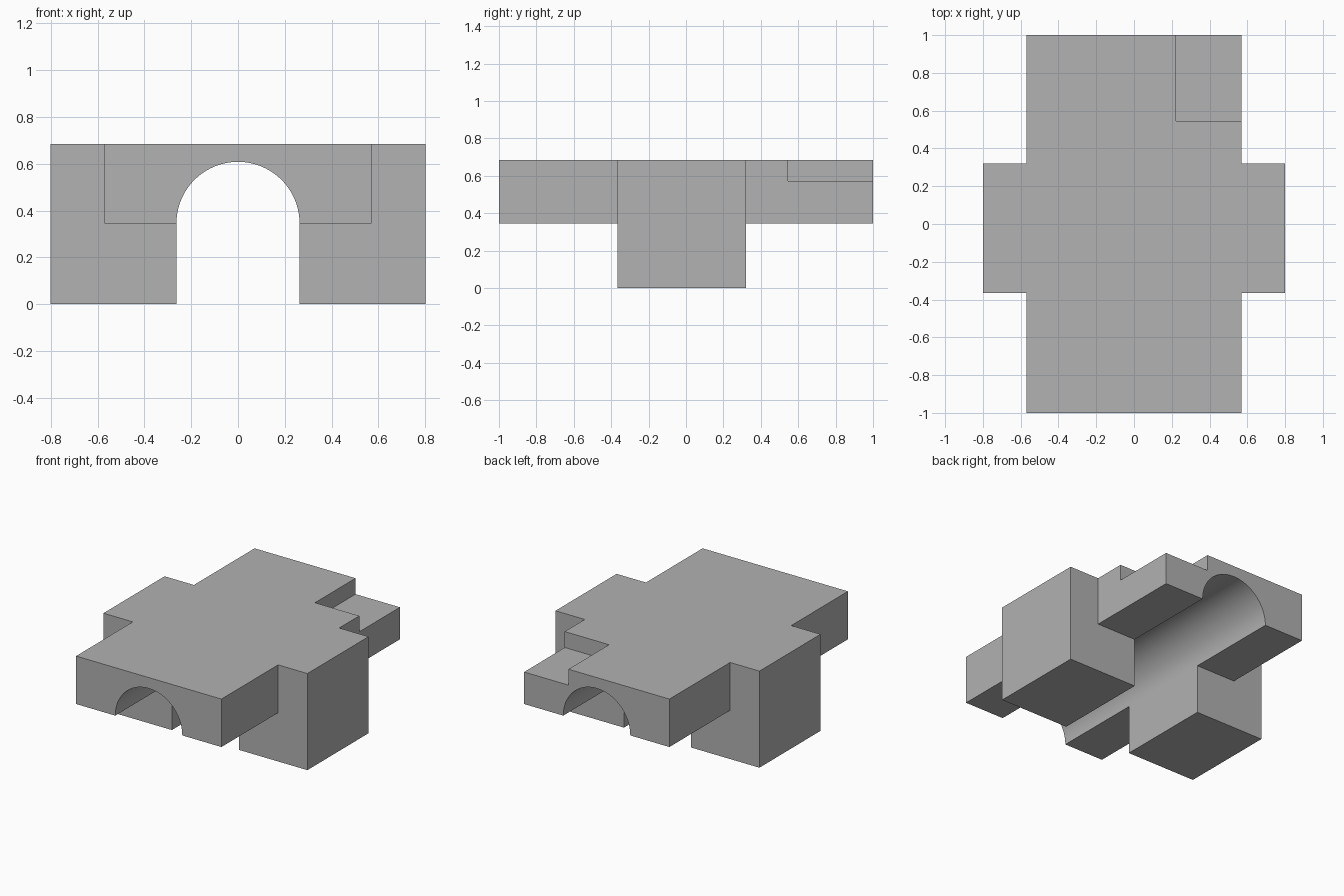
import bpy, bmesh
from math import pi, cos, sin, radians
from mathutils import Vector

cube = bpy.data.objects.get("Cube")
if cube:
    bpy.data.objects.remove(cube, do_unlink=True)

# Main dimensions
TOP, SPRING, RADIUS = 0.685, 0.345, 0.263
DECK_X, PIER_X = 0.57, 0.80
PIER_FRONT, PIER_BACK = -0.365, 0.32

stone = bpy.data.materials.new("stone grey")
stone.use_nodes = True
stone.diffuse_color = (0.445, 0.445, 0.445, 1)
stone.node_tree.nodes["Principled BSDF"].inputs["Base Color"].default_value = stone.diffuse_color


def prism(name, outline, direction):
    """Extrude a closed outline along a direction into a solid."""
    bm = bmesh.new()
    face = bm.faces.new([bm.verts.new(p) for p in outline])
    ext = bmesh.ops.extrude_face_region(bm, geom=[face], use_keep_orig=True)
    moved = [v for v in ext["geom"] if isinstance(v, bmesh.types.BMVert)]
    bmesh.ops.translate(bm, verts=moved, vec=Vector(direction))
    bmesh.ops.recalc_face_normals(bm, faces=bm.faces[:])
    mesh = bpy.data.meshes.new(name)
    bm.to_mesh(mesh)
    bm.free()
    mesh.materials.append(stone)
    obj = bpy.data.objects.new(name, mesh)
    bpy.context.collection.objects.link(obj)
    return obj


def box(name, x0, x1, y0, y1, z0, z1):
    return prism(name, [(x0, y0, z0), (x1, y0, z0), (x1, y1, z0), (x0, y1, z0)], (0, 0, z1 - z0))


# Cross-shaped body: long deck with wider piers in the middle
half = [(DECK_X, -1), (DECK_X, PIER_FRONT), (PIER_X, PIER_FRONT),
        (PIER_X, PIER_BACK), (DECK_X, PIER_BACK), (DECK_X, 1)]
outline = half + [(-x, y) for x, y in reversed(half)]
bridge = prism("arched_bridge_block", [(x, y, 0) for x, y in outline], (0, 0, TOP))

# Arched tunnel running front to back
steps = 48
arch = [(RADIUS * cos(pi * i / steps), -1.2, SPRING + RADIUS * sin(pi * i / steps))
        for i in range(steps + 1)]
arch += [(-RADIUS, -1.2, -0.2), (RADIUS, -1.2, -0.2)]

cutters = [
    box("front_underside_cutter", -1, 1, -1.2, PIER_FRONT, -0.2, SPRING),
    box("back_underside_cutter", -1, 1, PIER_BACK, 1.2, -0.2, SPRING),
    prism("tunnel_cutter", arch, (0, 2.4, 0)),
    box("corner_notch_cutter", 0.222, 1, 0.545, 1.2, 0.572, 1),
]

# Cut the body, then discard the cutters
bpy.ops.object.select_all(action="DESELECT")
bridge.select_set(True)
bpy.context.view_layer.objects.active = bridge
for cutter in cutters:
    cutter.hide_render = True
    mod = bridge.modifiers.new(cutter.name, "BOOLEAN")
    mod.operation, mod.solver, mod.object = "DIFFERENCE", "EXACT", cutter
    bpy.ops.object.modifier_apply(modifier=mod.name)
    bpy.data.objects.remove(cutter, do_unlink=True)

# Smooth tunnel vault, crisp block edges
bpy.ops.object.shade_smooth_by_angle(angle=radians(30))
